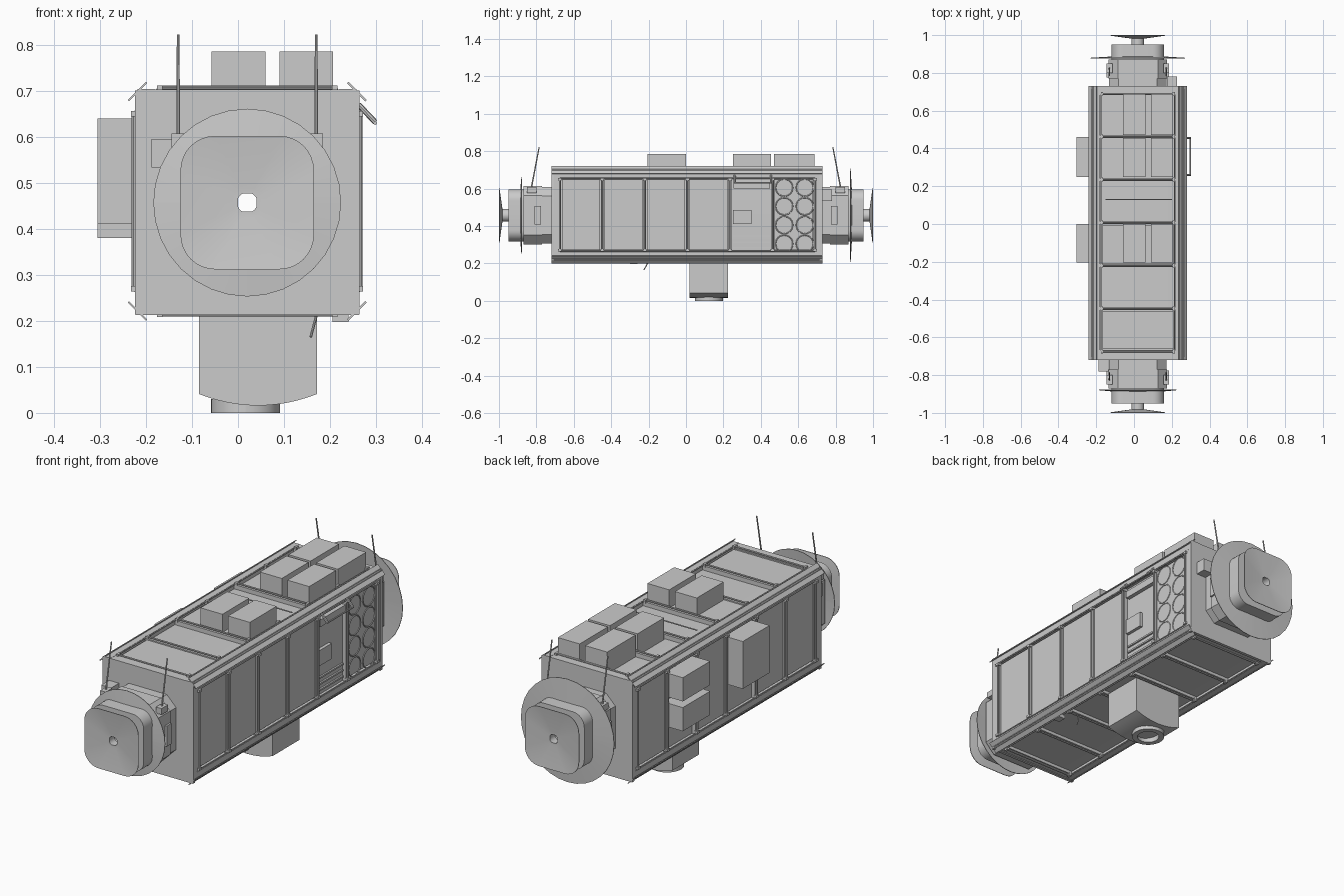
import bpy, bmesh, math
from mathutils import Matrix, Vector

cube = bpy.data.objects.get("Cube")
if cube:
    bpy.data.objects.remove(cube)

grey = bpy.data.materials.new("hull_grey")
grey.use_nodes = True
grey.diffuse_color = (0.6, 0.6, 0.6, 1)
grey.node_tree.nodes["Principled BSDF"].inputs["Base Color"].default_value = (0.6, 0.6, 0.6, 1)
parts = []


def finish(name, bm, matrix=None):
    if matrix:
        bm.transform(matrix)
    bmesh.ops.recalc_face_normals(bm, faces=bm.faces)
    mesh = bpy.data.meshes.new(name)
    bm.to_mesh(mesh)
    bm.free()
    mesh.materials.append(grey)
    obj = bpy.data.objects.new(name, mesh)
    bpy.context.collection.objects.link(obj)
    parts.append(obj)
    return obj


def box(name, x, y, z, matrix=None):
    """Box from (min, max) ranges."""
    bm = bmesh.new()
    bmesh.ops.create_cube(bm, size=1)
    for v in bm.verts:
        v.co = Vector([(r[0] + r[1]) / 2 + c * (r[1] - r[0]) for r, c in zip((x, y, z), v.co)])
    return finish(name, bm, matrix)


def rod(name, a, b, radius, matrix=None, tip=None):
    a, b = Vector(a), Vector(b)
    bm = bmesh.new()
    bmesh.ops.create_cone(bm, cap_ends=True, segments=8, radius1=radius,
                          radius2=tip or radius, depth=(b - a).length)
    bm.transform(Matrix.Translation((a + b) / 2) @ (b - a).to_track_quat('Z', 'Y').to_matrix().to_4x4())
    return finish(name, bm, matrix)


def outline(half, corner, y, steps=8):
    """Rounded square in the xz plane."""
    pts = []
    for q in range(4):
        mid = math.radians(45 + 90 * q)
        cx = math.copysign(half - corner, math.cos(mid))
        cz = math.copysign(half - corner, math.sin(mid))
        for i in range(steps + 1):
            a = math.radians(90 * (q + i / steps))
            pts.append(Vector((cx + corner * math.cos(a), y, cz + corner * math.sin(a))))
    return pts


def hole(radius, y, like):
    """Circle with points in the same directions as another outline."""
    return [Vector((p.x, 0, p.z)).normalized() * radius + Vector((0, y, 0)) for p in like]


def loft(name, loops, matrix, cyclic=True):
    bm = bmesh.new()
    rings = [[bm.verts.new(p) for p in loop] for loop in loops]
    pairs = list(zip(rings, rings[1:] + rings[:1]))
    for a, b in (pairs if cyclic else pairs[:-1]):
        for i in range(len(a)):
            j = (i + 1) % len(a)
            bm.faces.new((a[i], a[j], b[j], b[i]))
    return finish(name, bm, matrix)


def pierced(name, half, corner, y0, y1, matrix, bore=0.03, steps=8):
    """Rounded square block with a bore along y."""
    a, b = outline(half, corner, y0, steps), outline(half, corner, y1, steps)
    return loft(name, [a, b, hole(bore, y1, a), hole(bore, y0, a)], matrix)


hub = Matrix.Translation((0.02, 0, 0.457))
axis = Matrix.Translation((0.02, 0, 0.46))
Y0, Y1 = -0.72, 0.73

# Core and end walls
pierced("core", 0.222, 0.001, Y0 + 0.01, Y1 - 0.01, hub)
pierced("front_wall", 0.244, 0.002, Y0, Y0 + 0.015, hub)
pierced("back_wall", 0.244, 0.002, Y1 - 0.015, Y1, hub)

# Four panelled sides with bevel strips, frames, bars and handrails
bars = [-0.675 + 0.2275 * i for i in range(7)]
sides = {"top": (0, (1, 3, 4, 5)), "left": (90, (4,)), "bottom": (180, (0, 1, 2, 3, 4, 5)),
         "right": (-90, (2, 4))}
for side, (angle, open_bays) in sides.items():
    m = axis @ Matrix.Rotation(math.radians(angle), 4, 'Y')
    bevel = m @ Matrix.Rotation(math.radians(45), 4, 'Y')
    box(side + "_bevel_strip", (-0.0283, 0.0283), (Y0, Y1), (0.335, 0.339), bevel)
    for s in (-1, 1):
        box(side + "_frame", sorted((s * 0.2, s * 0.238)), (Y0, Y1), (0.215, 0.244), m)
        rod(side + "_rail", (s * 0.195, bars[0], 0.243), (s * 0.195, bars[-1], 0.243), 0.003, m)
    box(side + "_end_frame", (-0.21, 0.21), (Y0, bars[0]), (0.215, 0.243), m)
    box(side + "_end_frame", (-0.21, 0.21), (bars[-1], Y1), (0.215, 0.243), m)
    for y in bars:
        box(side + "_cross_bar", (-0.21, 0.21), (y - 0.007, y + 0.007), (0.215, 0.24), m)
        rod(side + "_handrail", (-0.19, y, 0.247), (0.19, y, 0.247), 0.004, m)
        for u in (-0.19, 0.19):
            box(side + "_rail_mount", (u - 0.006, u + 0.006), (y - 0.01, y + 0.01), (0.235, 0.252), m)
    for i in range(6):
        if i not in open_bays:
            box(side + "_panel", (-0.188, 0.188), (bars[i] + 0.012, bars[i + 1] - 0.012), (0.215, 0.237), m)

# Equipment boxes on the roof
for y in ((-0.205, 0.0), (0.25, 0.455), (0.47, 0.687)):
    for x in ((-0.058, 0.06), (0.09, 0.207)):
        box("roof_box", x, y, (0.66, 0.785))
rod("roof_centre_rail", (-0.15, 0.13, 0.703), (0.2, 0.13, 0.703), 0.003)

# Equipment boxes on the side
box("side_box_tall", (-0.305, -0.2), (-0.205, 0.0), (0.41, 0.64))
for z in ((0.38, 0.495), (0.525, 0.64)):
    box("side_box", (-0.305, -0.2), (0.25, 0.46), z)

# Open bay fittings, round tanks and awning on the left side
box("bay_lamp_bar", (0.24, 0.262), (0.255, 0.45), (0.6, 0.635))
box("bay_console", (0.24, 0.258), (0.25, 0.35), (0.41, 0.485))
for z in (0.28, 0.31, 0.34):
    box("bay_step", (0.24, 0.25), (0.25, 0.45), (z, z + 0.008))
for y in (0.525, 0.635):
    for row in range(4):
        bpy.ops.mesh.primitive_torus_add(major_radius=0.046, minor_radius=0.003, major_segments=24,
                                         minor_segments=6, location=(0.258, y, 0.305 + row * 0.1),
                                         rotation=(0, math.pi / 2, 0))
        ring = bpy.context.object
        ring.name = "tank_ring"
        ring.data.materials.append(grey)
        parts.append(ring)
for y in (0.26, 0.455):
    rod("awning_arm", (0.262, y, 0.67), (0.298, y, 0.632), 0.006)
rod("awning_bar", (0.298, 0.255, 0.63), (0.298, 0.46, 0.63), 0.004)
rod("trailing_cable", (0.17, -0.2, 0.21), (0.158, -0.225, 0.165), 0.003)
box("keel_bracket", (0.205, 0.24), (-0.3, -0.26), (0.197, 0.215))

# Matching docking ends
for end, turn, disc in (("front", 0, 0.204), ("back", math.pi, 0.25)):
    m = hub @ Matrix.Rotation(turn, 4, 'Z')
    pierced(end + "_neck", 0.152, 0.05, -0.77, -0.715, m, steps=1)
    pierced(end + "_collar", 0.156, 0.05, -0.87, -0.77, m, steps=1)
    pierced(end + "_port", 0.139, 0.06, -0.95, -0.87, m)
    a = outline(disc, disc, -0.88)
    b = outline(disc, disc, -0.877)
    loft(end + "_disc", [a, b, hole(0.12, -0.885, a), hole(0.12, -0.888, a)], m)
    # Shallow dish on a hollow stem
    d = outline(0.145, 0.075, -1.0)
    e = outline(0.145, 0.075, -0.997)
    loft(end + "_dish", [d, hole(0.034, -0.986, d), hole(0.022, -0.986, d), hole(0.022, -0.981, d),
                         hole(0.034, -0.981, d), e], m)
    pierced(end + "_stem", 0.034, 0.034, -0.983, -0.945, m, bore=0.022)
    box(end + "_wall_box", (-0.208, -0.155), (-0.78, -0.715), (0.076, 0.138), m)
    for s in (-1, 1):
        box(end + "_latch", sorted((s * 0.15, s * 0.165)), (-0.81, -0.775), (-0.05, 0.05), m)
        box(end + "_antenna_base", (s * 0.15 - 0.015, s * 0.15 + 0.015), (-0.85, -0.8), (0.12, 0.15), m)
        rod(end + "_antenna", (s * 0.15, -0.83, 0.13), (s * 0.15, -0.785, 0.365), 0.004, m, 0.003)

# Belly module with a curved underside
bm = bmesh.new()
profile = [(-0.085, 0.22), (0.172, 0.22)]
for i in range(13):
    t = 1 - i / 6
    profile.append((0.0435 + 0.1285 * t, 0.016 + 0.025 * t * t))
face = bm.faces.new([bm.verts.new((x, 0.02, z)) for x, z in profile])
new = bmesh.ops.extrude_face_region(bm, geom=[face])["geom"]
bmesh.ops.translate(bm, verts=[v for v in new if isinstance(v, bmesh.types.BMVert)], vec=(0, 0.205, 0))
finish("belly_module", bm)

# Belly hatch ring
down = Matrix.Translation((0.016, 0.122, 0)) @ Matrix.Rotation(math.pi / 2, 4, 'X')
pierced("belly_ring", 0.075, 0.075, 0, 0.03, down, bore=0.05)

# Smooth round parts, keep hard edges
bpy.ops.object.select_all(action='DESELECT')
for obj in parts:
    obj.select_set(True)
bpy.context.view_layer.objects.active = parts[0]
bpy.ops.object.shade_smooth_by_angle(angle=math.radians(30))
